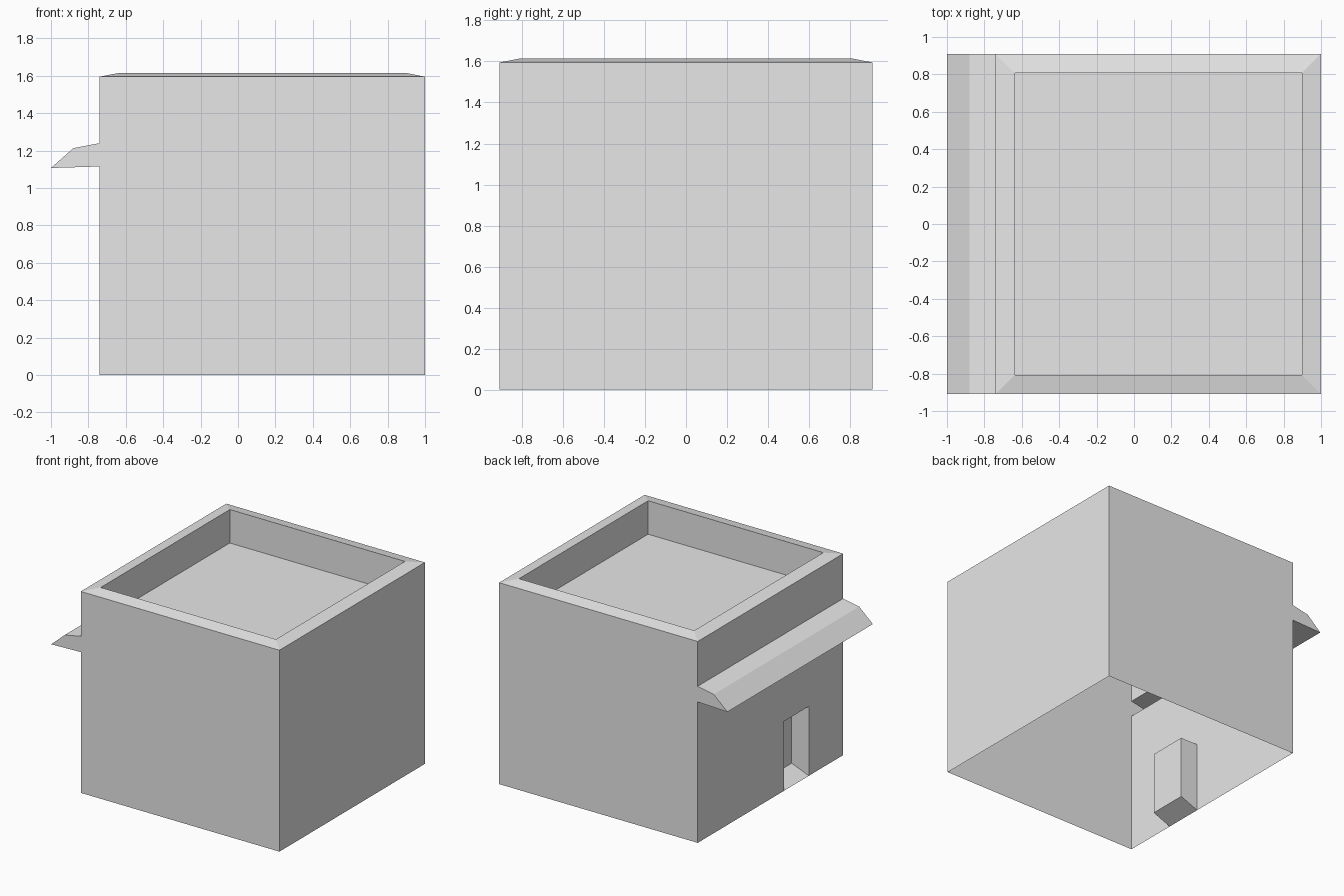
import bpy
import bmesh
from mathutils import Vector

cube = bpy.data.objects.get("Cube")
if cube:
    bpy.data.objects.remove(cube, do_unlink=True)

LEFT, RIGHT, HALF_DEPTH, WALL_TOP = -0.74, 1.0, 0.91, 1.595

plaster = bpy.data.materials.new("light_grey_plaster")
plaster.use_nodes = True
plaster.diffuse_color = (0.8, 0.8, 0.8, 1)
plaster.node_tree.nodes["Principled BSDF"].inputs["Base Color"].default_value = (0.8, 0.8, 0.8, 1)


def finish(bm, name):
    mesh = bpy.data.meshes.new(name)
    bm.to_mesh(mesh)
    bm.free()
    mesh.materials.append(plaster)
    obj = bpy.data.objects.new(name, mesh)
    bpy.context.collection.objects.link(obj)
    return obj


def split_face(bm, face, point, normal):
    """Cut one face along a plane and return the resulting pieces."""
    geom = [face] + list(face.edges) + list(face.verts)
    cut = bmesh.ops.bisect_plane(bm, geom=geom, plane_co=point, plane_no=normal)
    return [g for g in cut["geom"] if isinstance(g, bmesh.types.BMFace)]


def piece_at(faces, point):
    return min(faces, key=lambda f: (f.calc_center_median() - Vector(point)).length)


# Walls: one hollow section that folds out into the awning, open at top and bottom
section = [(RIGHT, 0), (RIGHT, WALL_TOP), (LEFT, WALL_TOP), (LEFT, 1.24),
           (-0.88, 1.213), (-1.0, 1.107), (LEFT, 1.115), (LEFT, 0)]
bm = bmesh.new()
end = bm.faces.new([bm.verts.new((x, -HALF_DEPTH, z)) for x, z in section])
ext = bmesh.ops.extrude_face_region(bm, geom=[end], use_keep_orig=True)
bmesh.ops.translate(bm, vec=(0, 2 * HALF_DEPTH, 0),
                    verts=[v for v in ext["geom"] if isinstance(v, bmesh.types.BMVert)])
bmesh.ops.recalc_face_normals(bm, faces=bm.faces)
open_faces = [f for f in bm.faces
              if all(v.co.z < 0.01 for v in f.verts)
              or all(v.co.z > WALL_TOP - 0.01 for v in f.verts)]
bmesh.ops.delete(bm, geom=open_faces, context='FACES_ONLY')

# Doorway: cut out of the awning wall and pushed in, with a ramped threshold
door_mid = (LEFT, -0.325, 0.27)
wall = next(f for f in bm.faces
            if all(abs(v.co.x - LEFT) < 0.01 and v.co.z < 1.2 for v in f.verts))
for y in (-0.17, -0.48):
    wall = piece_at(split_face(bm, wall, (LEFT, y, 0), (0, 1, 0)), (LEFT, -0.325, 0.55))
door = piece_at(split_face(bm, wall, (LEFT, 0, 0.55), (0, 0, 1)), door_mid)
pushed = bmesh.ops.extrude_discrete_faces(bm, faces=[door])["faces"][0]
for v in pushed.verts:
    v.co.x += 0.15
    if v.co.z < 0.01:
        v.co.z += 0.06
finish(bm, "walls_with_awning_and_doorway")

# Roof: sloped parapet rim around a sunken flat deck
bm = bmesh.new()
corners = [(LEFT, -HALF_DEPTH), (RIGHT, -HALF_DEPTH), (RIGHT, HALF_DEPTH), (LEFT, HALF_DEPTH)]
deck = bm.faces.new([bm.verts.new((x, y, WALL_TOP)) for x, y in corners])
bm.normal_update()
bmesh.ops.inset_region(bm, faces=[deck], thickness=0.145, use_boundary=True)
for v in deck.verts:
    v.co.z += 0.02
deck = bmesh.ops.extrude_discrete_faces(bm, faces=[deck])["faces"][0]
for v in deck.verts:
    v.co.z -= 0.265
finish(bm, "roof_parapet_and_deck")
